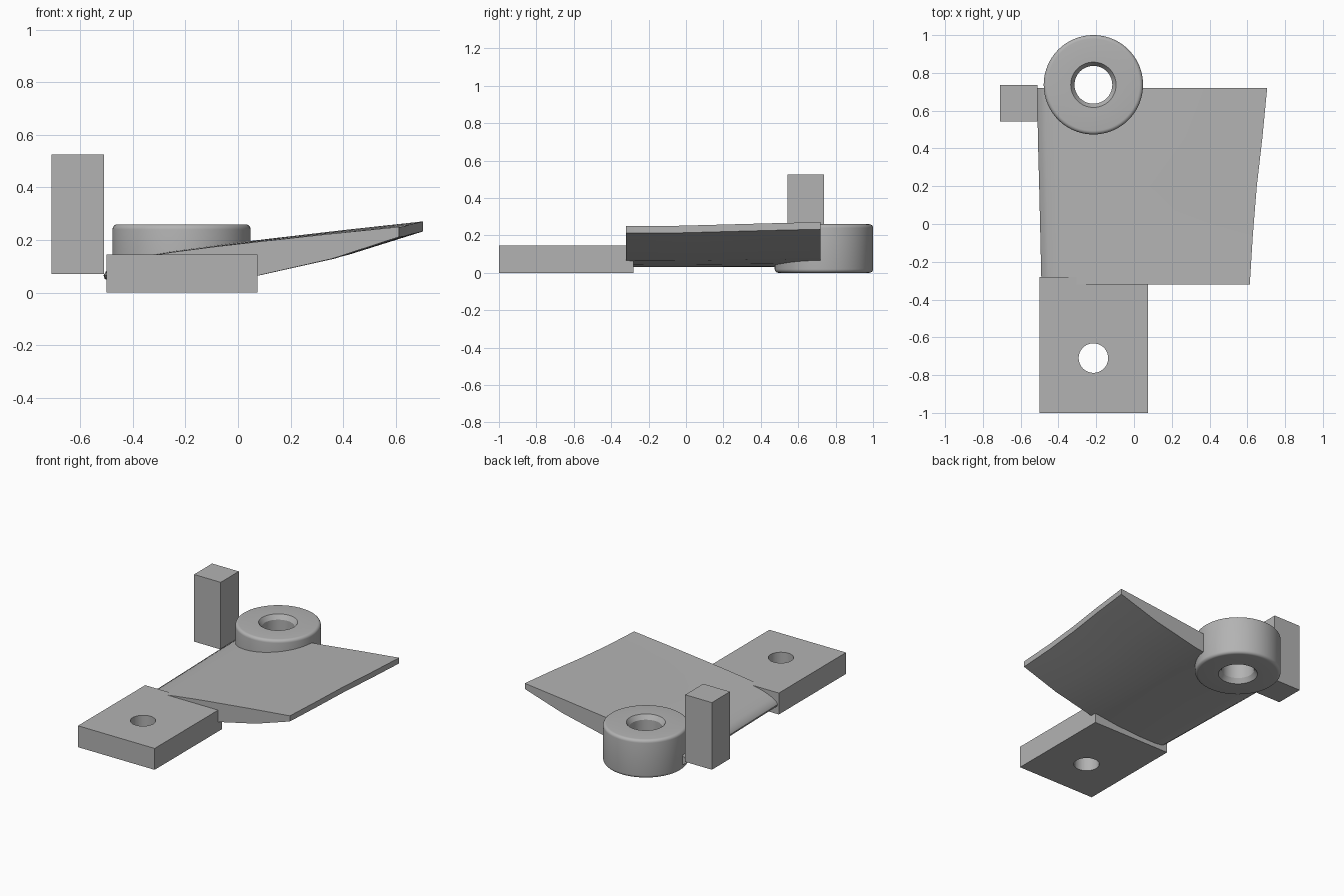
import bpy, bmesh, math

if "Cube" in bpy.data.objects:
    bpy.data.objects.remove(bpy.data.objects["Cube"], do_unlink=True)

grey = bpy.data.materials.new("plain grey")
grey.use_nodes = True
grey.diffuse_color = (0.45, 0.45, 0.45, 1)
grey.node_tree.nodes["Principled BSDF"].inputs["Base Color"].default_value = (0.45, 0.45, 0.45, 1)

HUB_X, HUB_Y, HUB_H = -0.215, 0.737, 0.26


def finish(bm, name, smooth=None):
    bmesh.ops.recalc_face_normals(bm, faces=bm.faces)
    mesh = bpy.data.meshes.new(name)
    bm.to_mesh(mesh)
    bm.free()
    mesh.materials.append(grey)
    obj = bpy.data.objects.new(name, mesh)
    bpy.context.collection.objects.link(obj)
    if smooth:
        bpy.ops.object.select_all(action='DESELECT')
        obj.select_set(True)
        bpy.context.view_layer.objects.active = obj
        bpy.ops.object.shade_smooth_by_angle(angle=math.radians(smooth))
    return obj


def box(name, x0, x1, y0, y1, z0, z1):
    bm = bmesh.new()
    bmesh.ops.create_cube(bm, size=1)
    for v in bm.verts:
        v.co = ((x0 + x1) / 2 + v.co.x * (x1 - x0),
                (y0 + y1) / 2 + v.co.y * (y1 - y0),
                (z0 + z1) / 2 + v.co.z * (z1 - z0))
    return finish(bm, name)


def drill(target, name, x, y, radius):
    # Vertical hole made with a hidden cutter
    bm = bmesh.new()
    bmesh.ops.create_cone(bm, cap_ends=True, segments=64, radius1=radius, radius2=radius, depth=2)
    cutter = finish(bm, name)
    cutter.location = (x, y, 0)
    cutter.hide_render = True
    cutter.hide_viewport = True
    cutter.display_type = 'WIRE'
    mod = target.modifiers.new("hole", 'BOOLEAN')
    mod.operation = 'DIFFERENCE'
    mod.solver = 'EXACT'
    mod.object = cutter


# Mounting plate with bolt hole, and the upright stop block
plate = box("mounting_plate", -0.5, 0.075, -1, -0.28, 0, 0.145)
drill(plate, "plate_hole_cutter", -0.215, -0.71, 0.078)
box("stop_block", -0.71, -0.51, 0.543, 0.737, 0.07, 0.525)

# Hub ring: rounded outer rims, chamfered bore
R, BORE, RIM, FILLET, CHAMFER = 0.263, 0.1, 0.12, 0.02, 0.03
profile = [(BORE, CHAMFER), (RIM, 0)]
for cz, start in ((FILLET, -90), (HUB_H - FILLET, 0)):
    for i in range(6):
        a = math.radians(start + i * 18)
        profile.append((R - FILLET + FILLET * math.cos(a), cz + FILLET * math.sin(a)))
profile += [(RIM, HUB_H), (BORE, HUB_H - CHAMFER)]
bm = bmesh.new()
SEG = 96
rings = []
for s in range(SEG):
    a = 2 * math.pi * s / SEG
    rings.append([bm.verts.new((HUB_X + r * math.cos(a), HUB_Y + r * math.sin(a), z)) for r, z in profile])
for s in range(SEG):
    p, q = rings[s], rings[(s + 1) % SEG]
    for i in range(len(profile)):
        j = (i + 1) % len(profile)
        bm.faces.new((p[i], q[i], q[j], p[j]))
finish(bm, "hub_ring", 30)

# Blade: section as (chord fraction, height), lofted between stations
section = [(1, 0.212), (0.77, 0.129), (0.51, 0.064), (0.36, 0.043), (0.2, 0.031),
           (0.08, 0.03), (0.025, 0.037), (0.004, 0.052), (0, 0.065), (0.008, 0.082),
           (0.035, 0.102), (0.09, 0.126), (0.15, 0.142), (0.22, 0.154), (0.36, 0.174),
           (0.51, 0.193), (0.75, 0.222), (1, 0.25)]
# y, leading x, trailing x, lift at the trailing edge
stations = [(-0.32, -0.49, 0.613, 0), (-0.06, -0.496, 0.629, 0.001), (0.2, -0.502, 0.65, 0.008),
            (0.46, -0.509, 0.68, 0.015), (0.72, -0.512, 0.705, 0.021)]
bm = bmesh.new()
loops = [[bm.verts.new((x0 + (x1 - x0) * f, y, z + lift * f)) for f, z in section]
         for y, x0, x1, lift in stations]
for p, q in zip(loops, loops[1:]):
    for i in range(len(section)):
        j = (i + 1) % len(section)
        bm.faces.new((p[i], p[j], q[j], q[i]))
bm.faces.new(loops[0])
bm.faces.new(loops[-1])
blade = finish(bm, "blade", 40)
drill(blade, "hub_hole_cutter", HUB_X, HUB_Y, 0.18)
